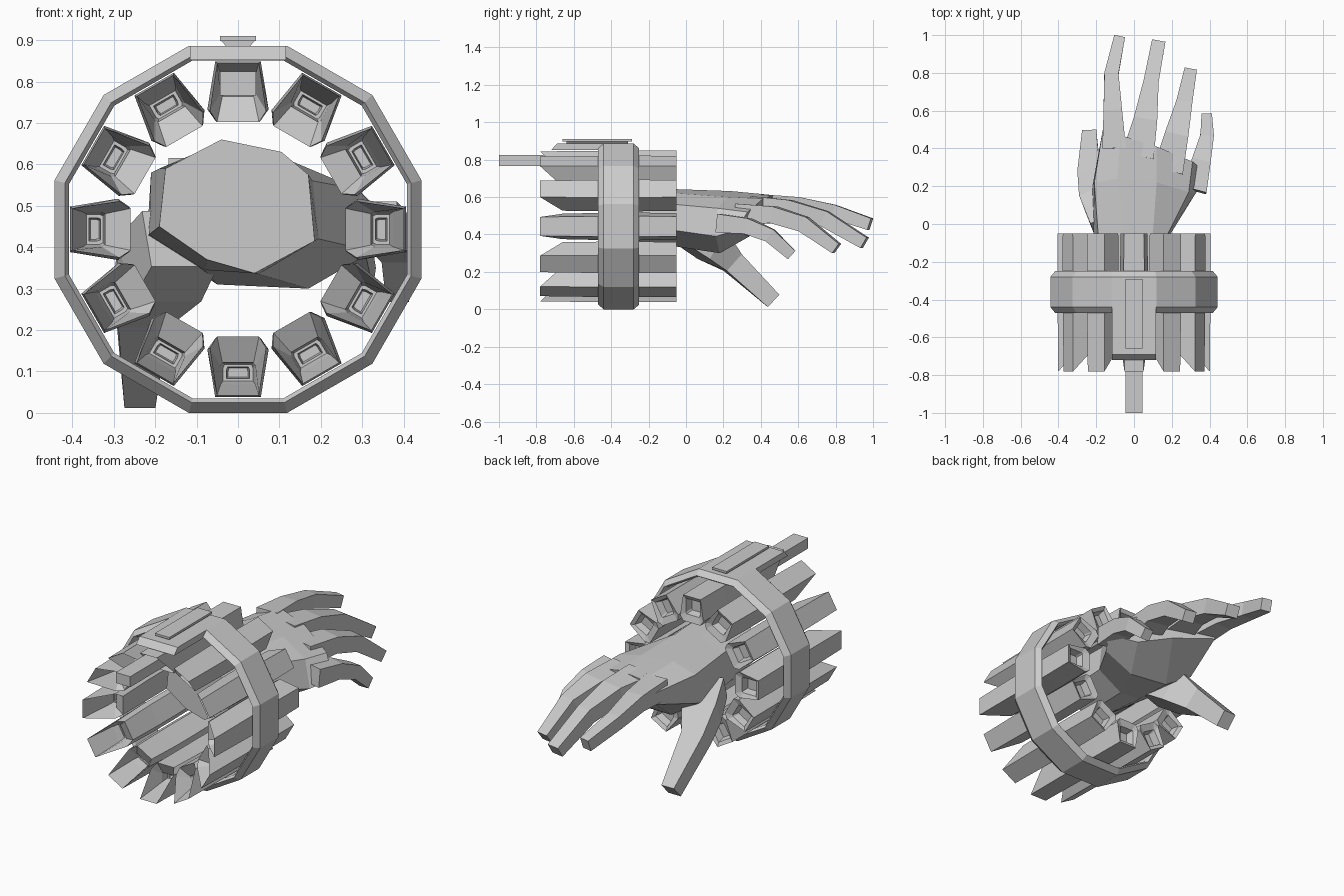
import bpy, bmesh, math
from mathutils import Vector

if "Cube" in bpy.data.objects:
    bpy.data.objects.remove(bpy.data.objects["Cube"])

CZ = 0.443  # height of the bracelet axis
grey = bpy.data.materials.new("plain_grey")
grey.diffuse_color = (0.6, 0.6, 0.6, 1)
grey.use_nodes = True
grey.node_tree.nodes["Principled BSDF"].inputs["Base Color"].default_value = grey.diffuse_color


def loft(name, sections):
    """Skin a chain of closed sections and cap both ends."""
    bm = bmesh.new()
    rings = [[bm.verts.new(p) for p in s] for s in sections]
    n = len(rings[0])
    for a, b in zip(rings, rings[1:]):
        for i in range(n):
            j = (i + 1) % n
            bm.faces.new((a[i], a[j], b[j], b[i]))
    bm.faces.new(rings[0])
    bm.faces.new(rings[-1][::-1])
    return finish(name, bm)


def finish(name, bm):
    bmesh.ops.recalc_face_normals(bm, faces=bm.faces)
    me = bpy.data.meshes.new(name)
    bm.to_mesh(me)
    bm.free()
    me.materials.append(grey)
    ob = bpy.data.objects.new(name, me)
    bpy.context.collection.objects.link(ob)
    return ob


def slab(name, half, y0, y1, z0, z1, grow=0.0, slope=0.0):
    """Flat block; grow widens the top, slope pulls the front top edge back."""
    def rect(h, a, b, z):
        return [(-h, a, z), (h, a, z), (h, b, z), (-h, b, z)]
    return loft(name, [rect(half, y0, y1, z0),
                       rect(half + grow, y0 + slope, y1, z1)])


def digit(name, pts):
    """Four-sided finger through (x, y, z, width, thickness) points."""
    secs = []
    for i, p in enumerate(pts):
        a, b = pts[max(i - 1, 0)], pts[min(i + 1, len(pts) - 1)]
        t = (Vector(b[:3]) - Vector(a[:3])).normalized()
        side = t.cross(Vector((0, 0, 1))).normalized()
        up = side.cross(t)
        c, w, h = Vector(p[:3]), p[3] / 2, p[4] / 2
        secs.append([c + side * w * sx + up * h * sz
                     for sx, sz in ((-1, -1), (1, -1), (1, 1), (-1, 1))])
    return loft(name, secs)


# Bracelet ring: twelve flat sides, chamfered profile (apothem, y)
profile = [(.408, -.455), (.418, -.47), (.443, -.44), (.443, -.28),
           (.418, -.25), (.408, -.265)]
bm = bmesh.new()
loops = []
for k in range(12):
    a = math.radians(15 + 30 * k)
    loops.append([bm.verts.new((r / math.cos(math.pi / 12) * math.sin(a), y,
                  CZ + r / math.cos(math.pi / 12) * math.cos(a)))
                  for r, y in profile])
for k in range(12):
    p, q = loops[k], loops[(k + 1) % 12]
    for i in range(6):
        j = (i + 1) % 6
        bm.faces.new((p[i], p[j], q[j], q[i]))
finish("bracelet_ring", bm)

# Twelve hollow-ended pods: hexagonal section (tangent, radius)
HEX = [(-.055, .405), (.055, .405), (.074, .29), (.055, .263),
       (-.055, .263), (-.074, .29)]


def pod(k):
    a = math.radians(30 * k)

    def place(t, r, y):
        return (t * math.cos(a) + r * math.sin(a), y,
                CZ + r * math.cos(a) - t * math.sin(a))

    def rect(h, r0, r1, y):
        # six points so that it matches the hexagon
        return [place(t, r, y) for t, r in
                ((-h, r1), (h, r1), (h, r0 + .008), (h * .9, r0),
                 (-h * .9, r0), (-h, r0 + .008))]
    rim = [-.78, -.78, -.66, -.63, -.63, -.66]
    secs = [
        rect(.024, .335, .356, -.53),
        rect(.028, .332, .360, -.56),
        rect(.036, .326, .366, -.56),
        rect(.042, .321, .374, -.60),
        [place(t * .92, r - .004, y) for (t, r), y in zip(HEX, rim)],
        [place(t, r, -.40) for t, r in HEX],
        [place(t, r, -.25) for t, r in HEX],
        [place(t * .96, r, -.05) for t, r in HEX],
        rect(.042, .300, .385, -.06),
        rect(.034, .308, .375, -.10),
    ]
    loft("pod_%02d" % k, secs)


for k in range(12):
    pod(k)

# Extended dart in the top pod, and the housing with its raised plate
slab("extended_dart", .044, -1.0, -.53, .766, .824)
slab("top_housing", .116, -.72, -.30, .852, .886, slope=.03)
slab("top_plate", .028, -.64, -.31, .884, .898, grow=.012)
slab("top_plate_cap", .044, -.66, -.29, .898, .91)

# Forearm, wrist and palm: eight-sided sections, clockwise from upper left
hand = [
    # forearm cut
    [(-.175, -.35, .59), (-.04, -.35, .66), (.105, -.35, .63), (.17, -.35, .575),
     (.185, -.35, .415), (.04, -.35, .337), (-.075, -.35, .37), (-.19, -.35, .45)],
    # wrist
    [(-.19, -.05, .59), (-.05, -.05, .642), (.10, -.05, .62), (.18, -.05, .56),
     (.195, -.05, .42), (.05, -.05, .335), (-.08, -.05, .345), (-.215, -.05, .43)],
    # middle of palm
    [(-.21, .22, .58), (-.09, .24, .632), (.12, .22, .60), (.29, .17, .54),
     (.325, .16, .39), (.17, .18, .30), (-.05, .20, .31), (-.22, .20, .42)],
    # knuckles
    [(-.165, .50, .575), (-.07, .47, .61), (.12, .41, .59), (.31, .33, .52),
     (.395, .26, .42), (.26, .34, .39), (.08, .41, .45), (-.15, .48, .50)],
]
loft("forearm_and_palm", hand)

# Fingers and thumb
digit("index_finger", [(-.105, .40, .56, .125, .11), (-.112, .60, .555, .098, .09),
                       (-.12, .79, .522, .075, .075), (-.078, .985, .455, .058, .065)])
digit("middle_finger", [(.02, .36, .55, .17, .11), (.06, .55, .54, .125, .09),
                        (.088, .74, .485, .08, .085), (.128, .955, .355, .072, .065)])
digit("ring_finger", [(.18, .28, .51, .16, .11), (.225, .47, .505, .125, .09),
                      (.263, .63, .455, .085, .085), (.297, .805, .325, .066, .062)])
digit("little_finger", [(.315, .18, .46, .14, .10), (.355, .33, .445, .10, .085),
                        (.385, .45, .395, .072, .075), (.385, .565, .29, .055, .06)])
digit("thumb", [(-.14, .00, .42, .17, .15), (-.19, .14, .345, .18, .18),
                (-.235, .25, .25, .12, .12), (-.237, .468, .045, .075, .09)])
